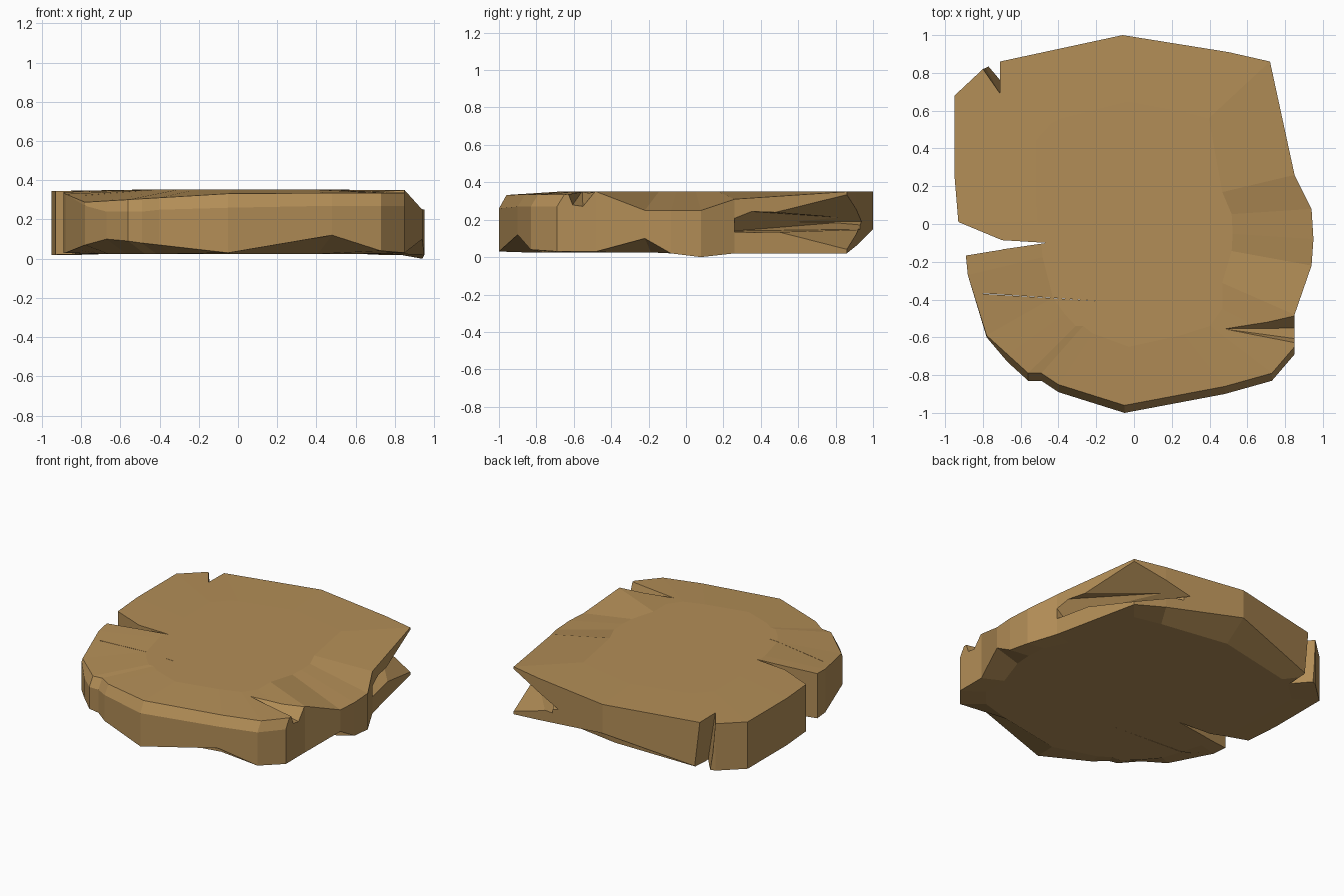
import bpy
import bmesh

default_cube = bpy.data.objects.get("Cube")
if default_cube:
    bpy.data.objects.remove(default_cube, do_unlink=True)

# Single tan material
tan = bpy.data.materials.new("tan_stone")
tan.use_nodes = True
tan_colour = (0.45, 0.27, 0.095, 1.0)
tan.diffuse_color = tan_colour
shader = next(n for n in tan.node_tree.nodes if n.type == 'BSDF_PRINCIPLED')
shader.inputs["Base Color"].default_value = tan_colour

FLOOR, CROWN = 0.025, 0.352


def finish(bm, name):
    """Turn a bmesh into a flat shaded, coloured object."""
    bmesh.ops.recalc_face_normals(bm, faces=bm.faces)
    mesh = bpy.data.meshes.new(name)
    bm.to_mesh(mesh)
    bm.free()
    mesh.materials.append(tan)
    obj = bpy.data.objects.new(name, mesh)
    bpy.context.collection.objects.link(obj)
    return obj


def hull(name, points):
    """Convex cutter around a handful of points."""
    bm = bmesh.new()
    verts = [bm.verts.new(p) for p in points]
    bmesh.ops.convex_hull(bm, input=verts)
    loose = [v for v in bm.verts if not v.link_faces]
    bmesh.ops.delete(bm, geom=loose, context='VERTS')
    return finish(bm, name)


def upright(name, plan):
    """Vertical cutter through the full thickness."""
    return hull(name, [(x, y, z) for x, y in plan for z in (-0.2, 0.6)])


def carve(target, cutter):
    """Subtract a cutter from the slab and discard it."""
    cutter.hide_render = True
    mod = target.modifiers.new(cutter.name, 'BOOLEAN')
    mod.operation = 'DIFFERENCE'
    mod.solver = 'EXACT'
    mod.object = cutter
    bpy.context.view_layer.objects.active = target
    bpy.ops.object.modifier_apply(modifier=mod.name)
    bpy.data.objects.remove(cutter, do_unlink=True)


# Rim of the slab: x, y, lower height, shoulder height
front_rim = [
    (-0.78, -0.6, 0.07, 0.27), (-0.67, -0.73, 0.1, 0.24),
    (-0.56, -0.83, 0.09, 0.24), (-0.49, -0.83, 0.08, 0.24),
    (-0.4, -0.89, 0.07, 0.25), (-0.05, -1.0, 0.03, 0.26),
    (0.48, -0.9, 0.12, 0.27), (0.73, -0.83, 0.04, 0.27),
    (0.85, -0.69, 0.03, 0.27),
]
plain_rim = [
    (0.85, -0.48, 0.03, 0.35), (0.94, -0.22, 0.1, 0.25),
    (0.95, -0.08, 0.02, 0.25), (0.94, 0.08, 0.0, 0.25),
    (0.85, 0.26, 0.02, 0.31), (0.72, 0.86, 0.02, 0.35),
    (0.5, 0.91, 0.06, 0.35), (-0.06, 1.0, 0.15, 0.35),
    (-0.71, 0.86, 0.03, 0.345), (-0.8, 0.82, 0.02, 0.345),
    (-0.95, 0.68, 0.02, 0.345), (-0.95, 0.25, 0.02, 0.345),
    (-0.93, 0.01, 0.02, 0.345), (-0.89, -0.17, 0.03, 0.34),
    (-0.88, -0.27, 0.03, 0.33),
]


def build_slab():
    """Stack rings from the underside up to the flat crown."""
    rim = front_rim + plain_rim
    under = [(x * 0.85, y * 0.85, FLOOR) for x, y, low, high in rim]
    lower = [(x, y, low) for x, y, low, high in rim]
    shoulder = [(x, y, high) for x, y, low, high in rim]
    # Only the front has a sloped shoulder, dipping to one side
    brow = [(x, y + (0.04 if y < -0.65 else 0.01), 0.335 + 0.06 * min(x, 0))
            for x, y, low, high in front_rim]
    brow += [(x, y, high) for x, y, low, high in plain_rim]
    crown = [(x * 0.55, y * 0.65, CROWN) for x, y, low, high in rim]

    bm = bmesh.new()
    rings = [[bm.verts.new(p) for p in ring]
             for ring in (under, lower, shoulder, brow, crown)]
    count = len(rim)
    for a, b in zip(rings, rings[1:]):
        for i in range(count):
            j = (i + 1) % count
            bm.faces.new((a[i], a[j], b[j], b[i]))
    bm.faces.new(list(reversed(rings[0])))
    bm.faces.new(rings[-1])
    bmesh.ops.remove_doubles(bm, verts=bm.verts, dist=0.0005)
    return finish(bm, "stone_slab")


slab = build_slab()

# Side slot: flared mouth and narrow end
carve(slab, upright("slot_mouth", [
    (-0.7, -0.085), (-0.7, -0.136), (-1.0, -0.185), (-1.0, 0.04)]))
carve(slab, upright("slot_end", [
    (-0.46, -0.1), (-0.71, -0.085), (-0.71, -0.136)]))

# Long hairline crack
carve(slab, upright("hairline_crack", [
    (-0.8, -0.367), (-0.8, -0.37), (-0.15, -0.41)]))

# Back notch, leaning sideways as it goes down
carve(slab, hull("back_notch", [
    (-0.71, 0.69, 0.36), (-0.71, 0.95, 0.36), (-0.85, 0.89, 0.36),
    (-0.67, 0.72, 0.0), (-0.67, 0.95, 0.0), (-0.83, 0.91, 0.0)]))

# Chip in the front corner
carve(slab, hull("front_chip", [
    (0.47, -0.555, 0.352), (0.95, -0.455, 0.365),
    (0.95, -0.66, 0.365), (0.95, -0.55, 0.25), (0.95, -0.62, 0.26)]))

# Back corner pinched inwards at mid height
carve(slab, hull("corner_pinch", [
    (0.73, 0.88, 0.345), (0.73, 0.88, 0.03), (0.65, 0.76, 0.19),
    (0.86, 0.26, 0.19), (0.3, 0.97, 0.19)]))

# Wedge groove wrapping the same corner
carve(slab, hull("corner_groove", [
    (0.9, 0.26, 0.13), (0.9, 0.26, 0.25), (0.9, 1.0, 0.13),
    (0.9, 1.0, 0.235), (0.33, 1.0, 0.15), (0.33, 1.0, 0.2),
    (0.77, 0.26, 0.14), (0.66, 0.58, 0.15), (0.5, 0.83, 0.16)]))

for polygon in slab.data.polygons:
    polygon.use_smooth = False
